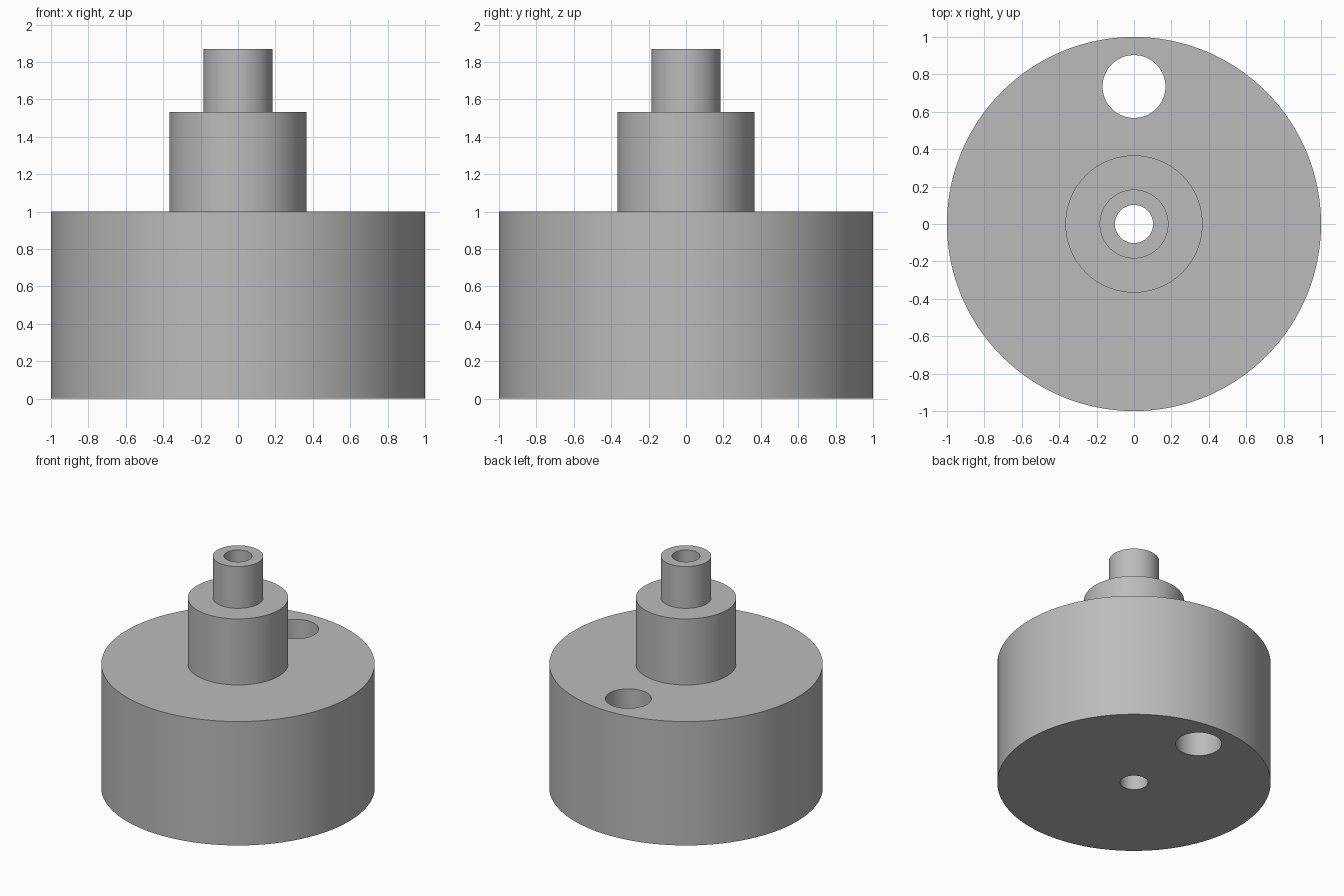
import bpy
import bmesh
from math import radians, tau
from mathutils import Matrix, Vector

SEGMENTS = 128
BORE = 0.102

cube = bpy.data.objects.get("Cube")
if cube:
    bpy.data.objects.remove(cube, do_unlink=True)

grey = bpy.data.materials.new("plain grey")
grey.use_nodes = True
colour = (0.5, 0.5, 0.5, 1.0)
grey.diffuse_color = colour
grey.node_tree.nodes["Principled BSDF"].inputs["Base Color"].default_value = colour


def add_object(name, bm):
    mesh = bpy.data.meshes.new(name)
    bmesh.ops.recalc_face_normals(bm, faces=bm.faces)
    bm.to_mesh(mesh)
    bm.free()
    obj = bpy.data.objects.new(name, mesh)
    bpy.context.collection.objects.link(obj)
    obj.data.materials.append(grey)
    return obj


def lathe(name, profile):
    """Turn a closed (radius, height) outline around the z axis."""
    bm = bmesh.new()
    verts = [bm.verts.new((r, 0, z)) for r, z in profile]
    edges = [bm.edges.new((a, b)) for a, b in zip(verts, verts[1:] + verts[:1])]
    bmesh.ops.spin(bm, geom=verts + edges, cent=(0, 0, 0), axis=(0, 0, 1),
                   angle=tau, steps=SEGMENTS, use_merge=True)
    bmesh.ops.remove_doubles(bm, verts=bm.verts, dist=1e-5)
    return add_object(name, bm)


# Stepped body: wide drum, collar and spigot around a central bore
body = lathe("stepped_hub", [
    (BORE, 0), (1, 0), (1, 1.0),
    (0.367, 1.0), (0.367, 1.533),
    (0.184, 1.533), (0.184, 1.87), (BORE, 1.87),
])

# Off-centre hole through the drum
bm = bmesh.new()
bmesh.ops.create_cone(bm, cap_ends=True, segments=SEGMENTS, radius1=0.168,
                      radius2=0.168, depth=1.4,
                      matrix=Matrix.Translation(Vector((0, 0.735, 0.5))))
cutter = add_object("hole_cutter", bm)
cutter.hide_render = True

cut = body.modifiers.new("offset hole", 'BOOLEAN')
cut.operation = 'DIFFERENCE'
cut.solver = 'EXACT'
cut.object = cutter

bpy.ops.object.select_all(action='DESELECT')
bpy.context.view_layer.objects.active = body
body.select_set(True)
bpy.ops.object.modifier_apply(modifier=cut.name)
bpy.data.objects.remove(cutter, do_unlink=True)

# Round walls smooth, rims sharp
bpy.ops.object.shade_smooth_by_angle(angle=radians(30))
